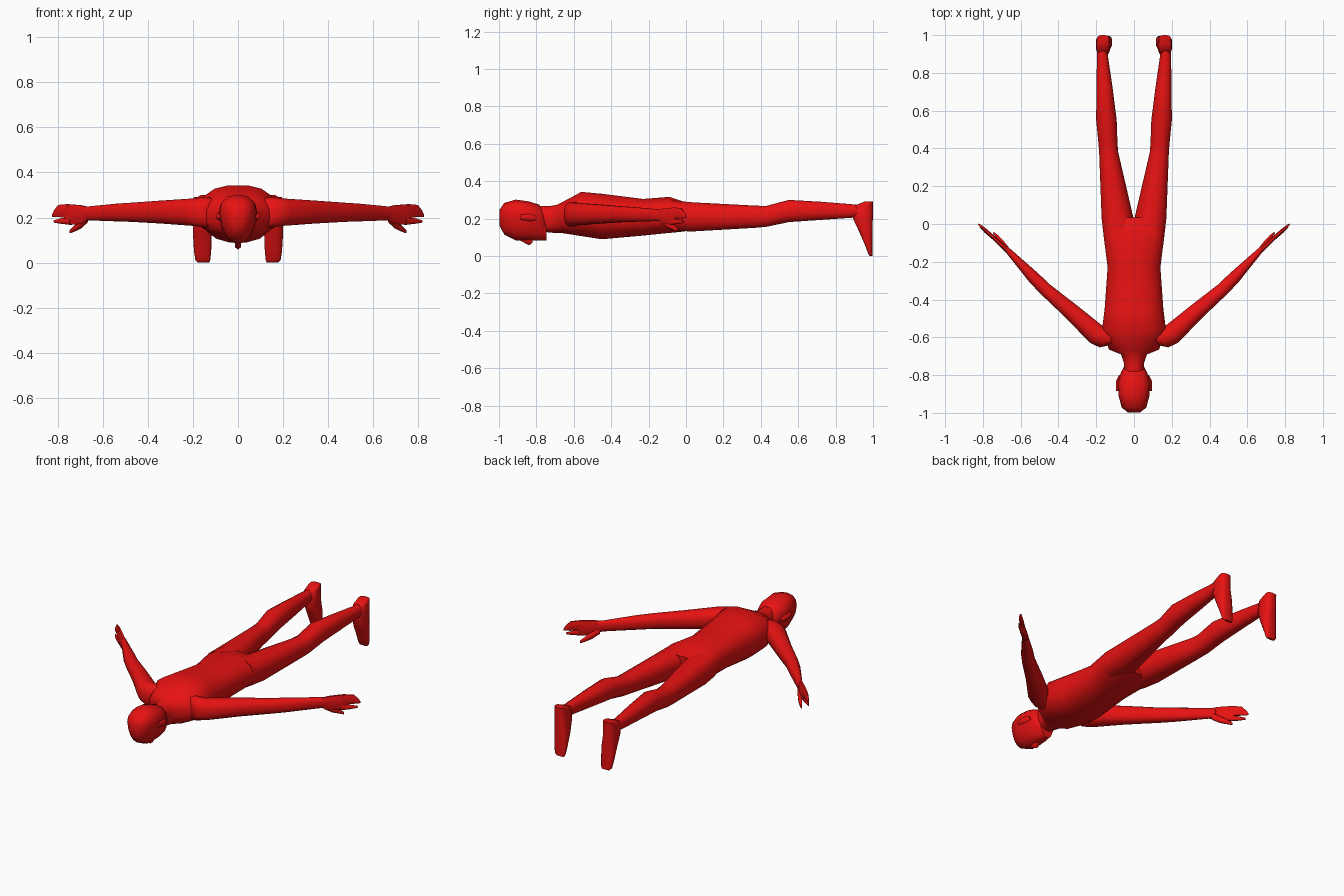
import bpy, bmesh, math
from mathutils import Vector

red = bpy.data.materials.new("red")
red.diffuse_color = (0.8, 0.006, 0.006, 1)


def loft(name, rings, n=12, power=0.85, mirror=False, angle=60):
    """Skin rounded rings; each ring is (centre, u half axis, v half axis, taper)."""
    bm = bmesh.new()
    loops = []
    for c, u, v, taper in rings:
        loop = []
        for i in range(n):
            a = 2 * math.pi * (i + 0.5) / n
            s, t = math.cos(a), math.sin(a)
            s = math.copysign(abs(s) ** power, s)
            t = math.copysign(abs(t) ** power, t)
            loop.append(bm.verts.new(Vector(c) + Vector(u) * s * (1 + taper * t) + Vector(v) * t))
        loops.append(loop)
    for a, b in zip(loops, loops[1:]):
        for i in range(n):
            j = (i + 1) % n
            bm.faces.new((a[i], a[j], b[j], b[i]))
    bm.faces.new(loops[0])
    bm.faces.new(loops[-1])
    bmesh.ops.recalc_face_normals(bm, faces=bm.faces)
    me = bpy.data.meshes.new(name)
    bm.to_mesh(me)
    bm.free()
    me.materials.append(red)
    ob = bpy.data.objects.new(name, me)
    bpy.context.collection.objects.link(ob)
    if mirror:
        ob.modifiers.new("mirror", 'MIRROR').use_clip = False
    bpy.ops.object.select_all(action='DESELECT')
    ob.select_set(True)
    bpy.context.view_layer.objects.active = ob
    bpy.ops.object.shade_smooth_by_angle(angle=math.radians(angle))
    return ob


def along_y(rows, taper=0.0):
    """Rows of (y, centre x, half width, low z, high z)."""
    return [((x, y, (lo + hi) / 2), (w, 0, 0), (0, 0, (hi - lo) / 2), taper)
            for y, x, w, lo, hi in rows]


def along_arm(rows):
    """Rows of (x, y, half thickness, low z, high z), crossing the arm direction."""
    side = Vector((0.69, -0.72, 0))
    return [((x, y, (lo + hi) / 2), side * w, (0, 0, (hi - lo) / 2), 0)
            for x, y, w, lo, hi in rows]


# Trunk with neck, chest, waist and hips
loft("torso", along_y([
    (-0.80, 0, 0.050, 0.14, 0.270),
    (-0.735, 0, 0.055, 0.125, 0.268),
    (-0.69, 0, 0.070, 0.122, 0.275),
    (-0.665, 0, 0.135, 0.122, 0.288),
    (-0.56, 0, 0.172, 0.105, 0.345),
    (-0.45, 0, 0.158, 0.088, 0.335),
    (-0.23, 0, 0.142, 0.108, 0.307),
    (-0.09, 0, 0.160, 0.122, 0.318),
    (-0.01, 0, 0.170, 0.130, 0.292),
    (0.035, 0, 0.160, 0.145, 0.280)]), n=16)

# Head, narrowing towards the face
loft("head", along_y([
    (-0.998, 0, 0.030, 0.165, 0.245),
    (-0.972, 0, 0.062, 0.115, 0.284),
    (-0.91, 0, 0.078, 0.084, 0.302),
    (-0.84, 0, 0.082, 0.083, 0.292),
    (-0.785, 0, 0.066, 0.082, 0.275),
    (-0.747, 0, 0.046, 0.084, 0.225)], taper=0.25), n=14)
loft("nose", along_y([
    (-0.89, 0, 0.006, 0.085, 0.11),
    (-0.84, 0, 0.016, 0.058, 0.11),
    (-0.822, 0, 0.014, 0.070, 0.11)]), n=6)
loft("ears", along_y([
    (-0.885, 0.084, 0.012, 0.195, 0.222),
    (-0.83, 0.084, 0.012, 0.185, 0.225),
    (-0.80, 0.074, 0.006, 0.195, 0.212)]), n=6, mirror=True)

# Legs
loft("legs", along_y([
    (-0.08, 0.085, 0.075, 0.135, 0.300),
    (0.03, 0.087, 0.087, 0.129, 0.290),
    (0.38, 0.134, 0.052, 0.150, 0.271),
    (0.43, 0.138, 0.052, 0.155, 0.270),
    (0.55, 0.146, 0.056, 0.180, 0.302),
    (0.72, 0.156, 0.044, 0.192, 0.292),
    (0.89, 0.167, 0.030, 0.204, 0.278),
    (0.96, 0.165, 0.031, 0.208, 0.275)]), mirror=True)

# Feet, toes pointing down
feet = [(0.292, 0.164, 0.032, 0.955, 1.0), (0.27, 0.164, 0.036, 0.90, 1.0),
        (0.20, 0.163, 0.038, 0.892, 1.0), (0.13, 0.158, 0.043, 0.925, 0.998),
        (0.05, 0.157, 0.039, 0.960, 0.997), (0.012, 0.156, 0.034, 0.974, 0.997),
        (0.0, 0.153, 0.026, 0.982, 0.997)]
loft("feet", [((x, (a + b) / 2, z), (w, 0, 0), (0, (b - a) / 2, 0), 0)
              for z, x, w, a, b in feet], n=12, power=0.7, mirror=True)

# Arms
loft("arms", along_arm([
    (0.085, -0.61, 0.040, 0.160, 0.280),
    (0.140, -0.61, 0.062, 0.155, 0.292),
    (0.195, -0.588, 0.058, 0.162, 0.286),
    (0.33, -0.465, 0.046, 0.172, 0.277),
    (0.47, -0.345, 0.036, 0.180, 0.267),
    (0.53, -0.285, 0.034, 0.182, 0.263),
    (0.665, -0.143, 0.016, 0.187, 0.250),
    (0.69, -0.120, 0.014, 0.182, 0.252)]), mirror=True)

# Hands: flat palm, finger groups and thumb
loft("palms", along_arm([
    (0.66, -0.150, 0.014, 0.189, 0.248),
    (0.70, -0.112, 0.014, 0.168, 0.258),
    (0.745, -0.070, 0.011, 0.166, 0.262),
    (0.765, -0.052, 0.010, 0.175, 0.262)]), n=8, mirror=True)
loft("upper_fingers", along_arm([
    (0.75, -0.066, 0.011, 0.198, 0.262),
    (0.795, -0.025, 0.009, 0.200, 0.258),
    (0.815, -0.008, 0.006, 0.202, 0.232),
    (0.824, 0.0, 0.003, 0.203, 0.214)]), n=8, mirror=True)
loft("lower_fingers", along_arm([
    (0.74, -0.076, 0.011, 0.166, 0.205),
    (0.785, -0.040, 0.009, 0.172, 0.197),
    (0.815, -0.014, 0.004, 0.177, 0.189)]), n=8, mirror=True)
loft("thumbs", along_arm([
    (0.672, -0.130, 0.012, 0.175, 0.215),
    (0.70, -0.095, 0.012, 0.150, 0.190),
    (0.725, -0.065, 0.009, 0.138, 0.165),
    (0.745, -0.045, 0.004, 0.130, 0.145)]), n=8, mirror=True)
